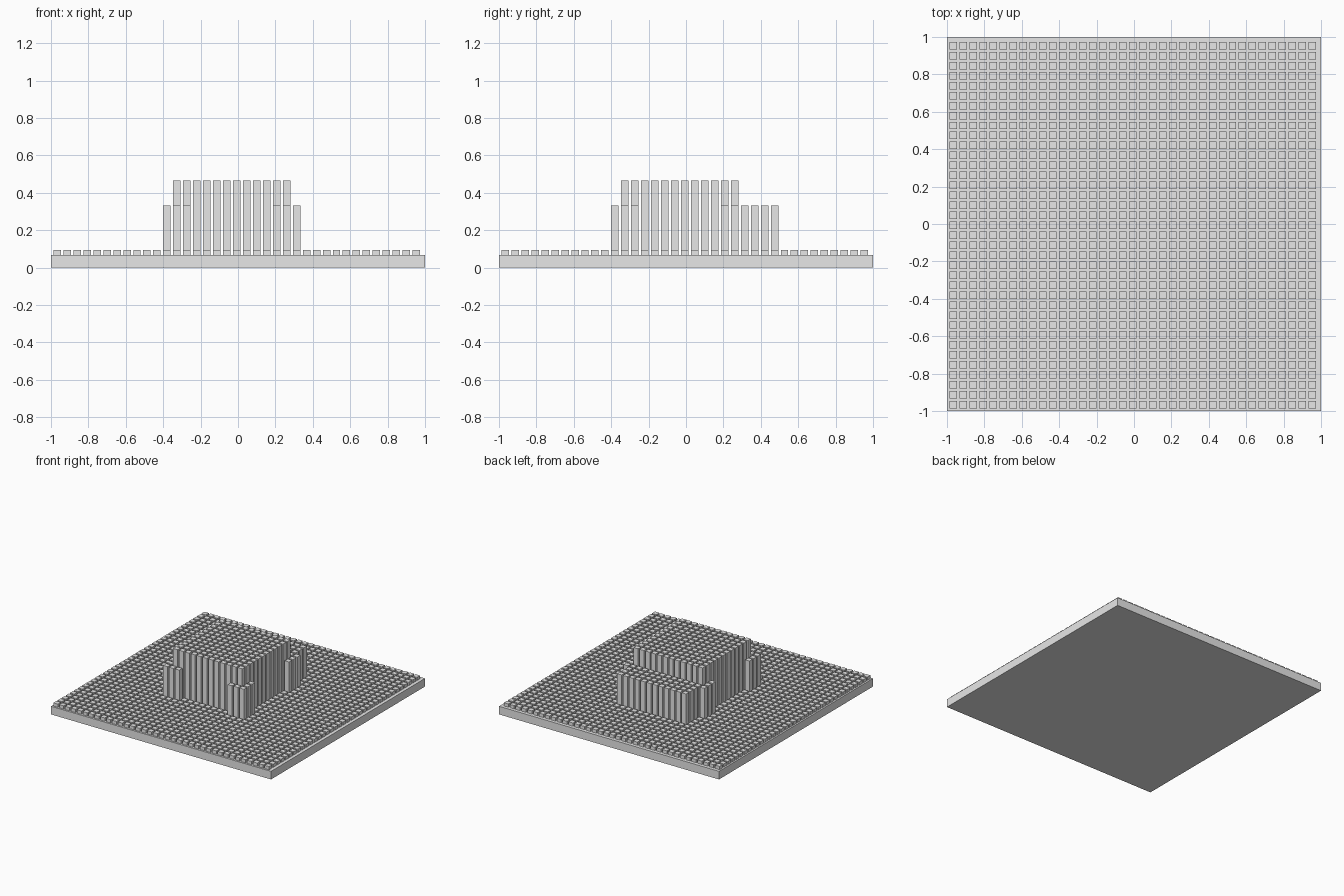
import bpy, bmesh
from mathutils import Matrix, Vector

if "Cube" in bpy.data.objects:
    bpy.data.objects.remove(bpy.data.objects["Cube"])

U = 2 / 150            # one design unit; the plate is 150 units wide
COUNT, PITCH, PEG = 37, 4, 3
PLATE_H, PEG_H, LOW_H, TALL_H = 5, 7, 25, 35

grey = bpy.data.materials.new("stone grey")
grey.diffuse_color = (0.8, 0.8, 0.8, 1)
grey.use_nodes = True
grey.node_tree.nodes["Principled BSDF"].inputs["Base Color"].default_value = grey.diffuse_color


def make_boxes(name, boxes):
    """Make one object from boxes given as two corners in design units."""
    bm = bmesh.new()
    for lo, hi in boxes:
        lo, hi = Vector(lo), Vector(hi)
        centre = ((lo + hi) / 2 - Vector((75, 75, 0))) * U
        size = (hi - lo) * U
        bmesh.ops.create_cube(bm, size=1, matrix=Matrix.Translation(centre) @ Matrix.Diagonal((*size, 1)))
    mesh = bpy.data.meshes.new(name)
    bm.to_mesh(mesh)
    bm.free()
    mesh.materials.append(grey)
    obj = bpy.data.objects.new(name, mesh)
    bpy.context.collection.objects.link(obj)


def post(i, j, top):
    x, y = 1 + i * PITCH, 1 + j * PITCH
    return (x, y, PLATE_H), (x + PEG, y + PEG, top)


def part_of(i, j):
    """Choose the part that stands on a grid cell."""
    if 12 <= i <= 23 and 12 <= j <= 23:
        return "main_block"
    if 12 <= i <= 23 and 24 <= j <= 27:
        return "rear_block"
    # three-by-three turrets around the corners of the main block
    if (11 <= i <= 13 or 22 <= i <= 24) and (11 <= j <= 13 or 22 <= j <= 24):
        return "corner_turrets"
    return "ground_pegs"


# Square plate
make_boxes("base_plate", [((0, 0, 0), (150, 150, PLATE_H))])

# Grid of square posts, sorted into parts by height
heights = {"ground_pegs": PEG_H, "main_block": TALL_H,
           "rear_block": LOW_H, "corner_turrets": LOW_H}
for part, top in heights.items():
    make_boxes(part, [post(i, j, top) for i in range(COUNT) for j in range(COUNT)
                      if part_of(i, j) == part])
